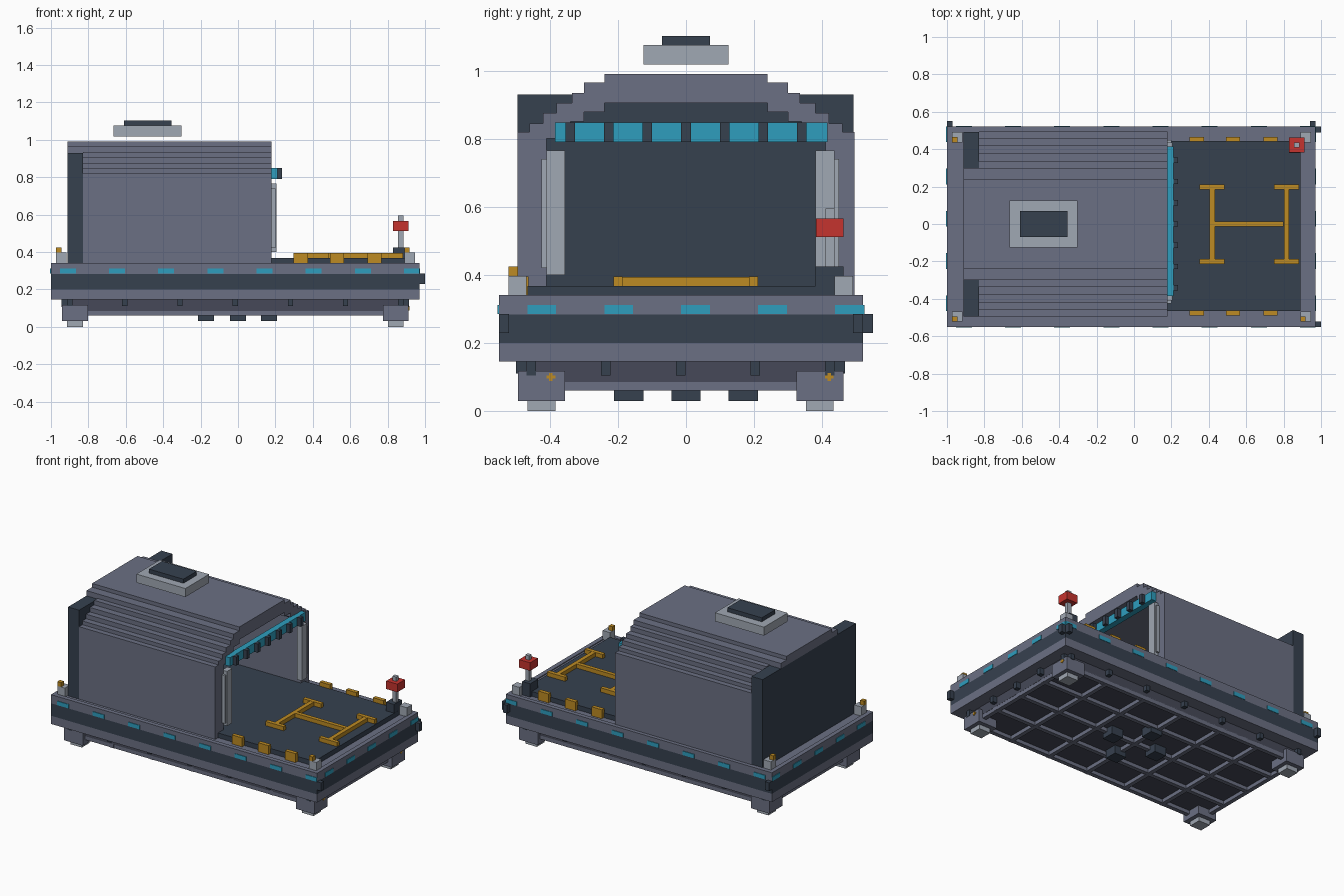
import bpy, bmesh

if "Cube" in bpy.data.objects:
    bpy.data.objects.remove(bpy.data.objects["Cube"], do_unlink=True)


def material(name, hex_code):
    def lin(c):
        c /= 255
        return c / 12.92 if c <= 0.04045 else ((c + 0.055) / 1.055) ** 2.4
    col = tuple(lin(int(hex_code[i:i + 2], 16)) for i in (0, 2, 4)) + (1.0,)
    m = bpy.data.materials.new(name)
    m.use_nodes = True
    m.diffuse_color = col
    m.node_tree.nodes["Principled BSDF"].inputs["Base Color"].default_value = col
    return m


GREY = material("slate_grey", "6B7083")
DARK = material("dark_navy", "36414F")
LIGHT = material("light_grey", "A0A8B3")
CYAN = material("cyan_light", "2E9EBE")
GOLD = material("gold_marking", "BD8B23")
RED = material("beacon_red", "C5332E")
UNDER = material("underside_grey", "464958")


def finish(name, bm, mat):
    bmesh.ops.recalc_face_normals(bm, faces=bm.faces)
    me = bpy.data.meshes.new(name)
    bm.to_mesh(me)
    bm.free()
    me.materials.append(mat)
    ob = bpy.data.objects.new(name, me)
    bpy.context.collection.objects.link(ob)
    return ob


def boxes(name, mat, *bounds):
    """One object made of boxes given as (x0, x1, y0, y1, z0, z1)."""
    bm = bmesh.new()
    for x0, x1, y0, y1, z0, z1 in bounds:
        vs = bmesh.ops.create_cube(bm, size=1)["verts"]
        for v in vs:
            v.co = ((x0 + x1) / 2 + v.co.x * (x1 - x0),
                    (y0 + y1) / 2 + v.co.y * (y1 - y0),
                    (z0 + z1) / 2 + v.co.z * (z1 - z0))
    return finish(name, bm, mat)


def extrude_x(name, mat, profile, x0, x1):
    """Extrude a (y, z) outline along x."""
    bm = bmesh.new()
    f = bm.faces.new([bm.verts.new((x0, y, z)) for y, z in profile])
    ext = bmesh.ops.extrude_face_region(bm, geom=[f])["geom"]
    for v in ext:
        if isinstance(v, bmesh.types.BMVert):
            v.co.x = x1
    return finish(name, bm, mat)


# Platform hull
X0, X1, Y0, Y1 = -1.0, 0.97, -0.55, 0.52
boxes("hull_lower", GREY, (X0, X1, Y0, Y1, 0.145, 0.2))
boxes("hull_band", DARK, (X0, X1, Y0, Y1, 0.2, 0.283))
boxes("hull_upper", GREY, (X0, X1, Y0, Y1, 0.283, 0.335))
boxes("hull_rim", GREY,
      (X0, X1, Y0, Y0 + 0.03, 0.335, 0.341), (X0, X1, Y1 - 0.03, Y1, 0.335, 0.341),
      (X0, X0 + 0.03, Y0 + 0.03, Y1 - 0.03, 0.335, 0.341),
      (X1 - 0.03, X1, Y0 + 0.03, Y1 - 0.03, 0.335, 0.341))
boxes("hull_corner_guards", DARK,
      (0.97, 1.0, 0.49, 0.52, 0.23, 0.285), (0.94, 0.97, 0.52, 0.55, 0.23, 0.285),
      (0.97, 1.0, -0.55, -0.52, 0.23, 0.285), (-1.0, -0.97, 0.52, 0.55, 0.23, 0.285))

# Running lights around the hull
lights = []
for i in range(8):
    x = -0.91 + 0.2629 * i
    a, b = x - 0.043, min(x + 0.043, X1)
    lights += [(a, b, Y0 - 0.004, Y0 + 0.002, 0.285, 0.312),
               (a, b, Y1 - 0.002, Y1 + 0.004, 0.285, 0.312)]
for i in range(6):
    y = -0.65 + 0.226 * i
    a, b = max(y - 0.042, Y0), min(y + 0.042, Y1)
    if b > a:
        lights += [(X0 - 0.004, X0 + 0.002, a, b, 0.285, 0.312),
                   (X1 - 0.002, X1 + 0.004, a, b, 0.285, 0.312)]
lights += [(X1 - 0.002, X1 + 0.004, 0.438, Y1, 0.285, 0.312),
           (X0 - 0.004, X0 + 0.002, 0.438, Y1, 0.285, 0.312)]
boxes("running_lights", CYAN, *lights)

# Deck plate and gold markings
boxes("landing_deck", DARK, (0.178, 0.89, -0.465, 0.445, 0.33, 0.367),
      (-0.84, 0.178, -0.41, 0.41, 0.33, 0.367))
marks = [(0.43, 0.80, -0.013, 0.013, 0.36, 0.394)]
for x in (0.418, 0.815):
    marks.append((x - 0.014, x + 0.014, -0.19, 0.19, 0.36, 0.394))
    for y in (-0.2, 0.198):
        marks.append((x - 0.067, x + 0.067, y - 0.013, y + 0.013, 0.36, 0.395))
boxes("pad_marking", GOLD, *marks)
boxes("deck_edge_dashes", GOLD,
      *[(x - 0.038, x + 0.038, y - 0.013, y + 0.013, 0.335, 0.395)
        for x in (0.335, 0.53, 0.73) for y in (-0.476, 0.453)])

# Hangar shell: stepped arch
outer = [(0.495, 0.82), (0.46, 0.845), (0.42, 0.875), (0.38, 0.905),
         (0.335, 0.935), (0.30, 0.965), (0.24, 0.99)]
inner = [(0.41, 0.80), (0.38, 0.825), (0.34, 0.85), (0.30, 0.878), (0.24, 0.905)]


def stepped(steps):
    """Outline from -y foot over the top to +y foot."""
    half = [(steps[0][0], 0.335)]
    for i, (y, z) in enumerate(steps):
        half.append((y, z))
        if i + 1 < len(steps):
            half.append((steps[i + 1][0], z))
    return [(-y, z) for y, z in half] + half[::-1]


extrude_x("hangar_shell", GREY, stepped(outer) + stepped(inner)[::-1], -0.83, 0.178)
boxes("hangar_rear_wall", DARK, (-0.912, -0.83, -0.495, 0.492, 0.335, 0.93))
boxes("hangar_rear_roof", GREY, (-0.912, -0.83, -0.30, 0.30, 0.93, 0.965),
      (-0.912, -0.83, -0.24, 0.24, 0.965, 0.99))

# Doorway trim
boxes("door_posts", LIGHT,
      (0.17, 0.206, -0.41, -0.355, 0.40, 0.765), (0.17, 0.2, -0.425, -0.41, 0.42, 0.74),
      (0.17, 0.206, 0.38, 0.437, 0.40, 0.765), (0.17, 0.2, 0.437, 0.45, 0.42, 0.74))
boxes("door_light_bar", CYAN, (0.17, 0.21, -0.385, 0.415, 0.79, 0.848))
boxes("door_light_clips", DARK,
      *[(0.205, 0.236, y - 0.014, y + 0.014, 0.79, 0.848)
        for y in (0.1135 * i for i in range(-3, 4))])

# Roof hatch hovering above the hangar
boxes("roof_hatch_base", LIGHT, (-0.665, -0.302, -0.125, 0.125, 1.018, 1.075))
boxes("roof_hatch_cap", DARK, (-0.61, -0.355, -0.07, 0.07, 1.075, 1.102))

# Corner posts with gold caps
posts, caps = [], []
for x in (-0.972, 0.89):
    for y in (-0.522, 0.437):
        posts.append((x, x + 0.055, y, y + 0.054, 0.33, 0.396))
        if x < 0 or y < 0:
            caps.append((x, x + 0.028, y, y + 0.028, 0.396, 0.425))
boxes("corner_posts", LIGHT, *posts)
boxes("corner_caps", GOLD, *caps)

# Beacon
boxes("beacon_base", DARK, (0.83, 0.889, 0.38, 0.462, 0.335, 0.425))
boxes("beacon_pole", LIGHT, (0.856, 0.884, 0.41, 0.436, 0.42, 0.595))
boxes("beacon_lamp", RED, (0.83, 0.912, 0.382, 0.463, 0.512, 0.566))

# Underside slab, ribs and brackets
SX0, SX1, SY0, SY1 = -0.915, 0.885, -0.47, 0.437
boxes("underside_slab", UNDER, (SX0, SX1, SY0, SY1, 0.085, 0.145))
rib_x = [-0.9 + 0.295 * i for i in range(7)]
rib_y = [-0.455 + 0.2195 * i for i in range(5)]
boxes("underside_ribs", GREY,
      *[(x - 0.014, x + 0.014, SY0, SY1, 0.06, 0.09) for x in rib_x],
      *[(SX0, SX1, y - 0.014, y + 0.014, 0.061, 0.09) for y in rib_y])
brackets = []
for x in rib_x:
    brackets += [(x - 0.014, x + 0.014, SY0 - 0.03, SY0, 0.11, 0.15),
                 (x - 0.014, x + 0.014, SY1, SY1 + 0.03, 0.11, 0.15)]
for y in rib_y:
    brackets += [(SX0 - 0.03, SX0, y - 0.014, y + 0.014, 0.105, 0.15),
                 (SX1, SX1 + 0.03, y - 0.014, y + 0.014, 0.105, 0.15)]
boxes("underside_brackets", DARK, *brackets)
boxes("underside_thrusters", DARK,
      *[(x - 0.043, x + 0.043, y - 0.043, y + 0.043, 0.03, 0.086)
        for x, y in ((0.165, 0), (-0.17, 0), (0, 0.168), (0, -0.168))])

# Feet
feet, pads, studs = [], [], []
for x in (-0.872, 0.843):
    for y in (-0.425, 0.393):
        feet.append((x - 0.069, x + 0.069, y - 0.069, y + 0.069, 0.03, 0.117))
        pads.append((x - 0.042, x + 0.042, y - 0.041, y + 0.041, 0.0, 0.031))
        if x > 0:
            yc = y + 0.028
            studs += [(x + 0.066, x + 0.072, yc - 0.013, yc + 0.013, 0.095, 0.105),
                      (x + 0.066, x + 0.073, yc - 0.005, yc + 0.005, 0.088, 0.112)]
boxes("feet", GREY, *feet)
boxes("foot_pads", LIGHT, *pads)
boxes("foot_studs", GOLD, *studs)
